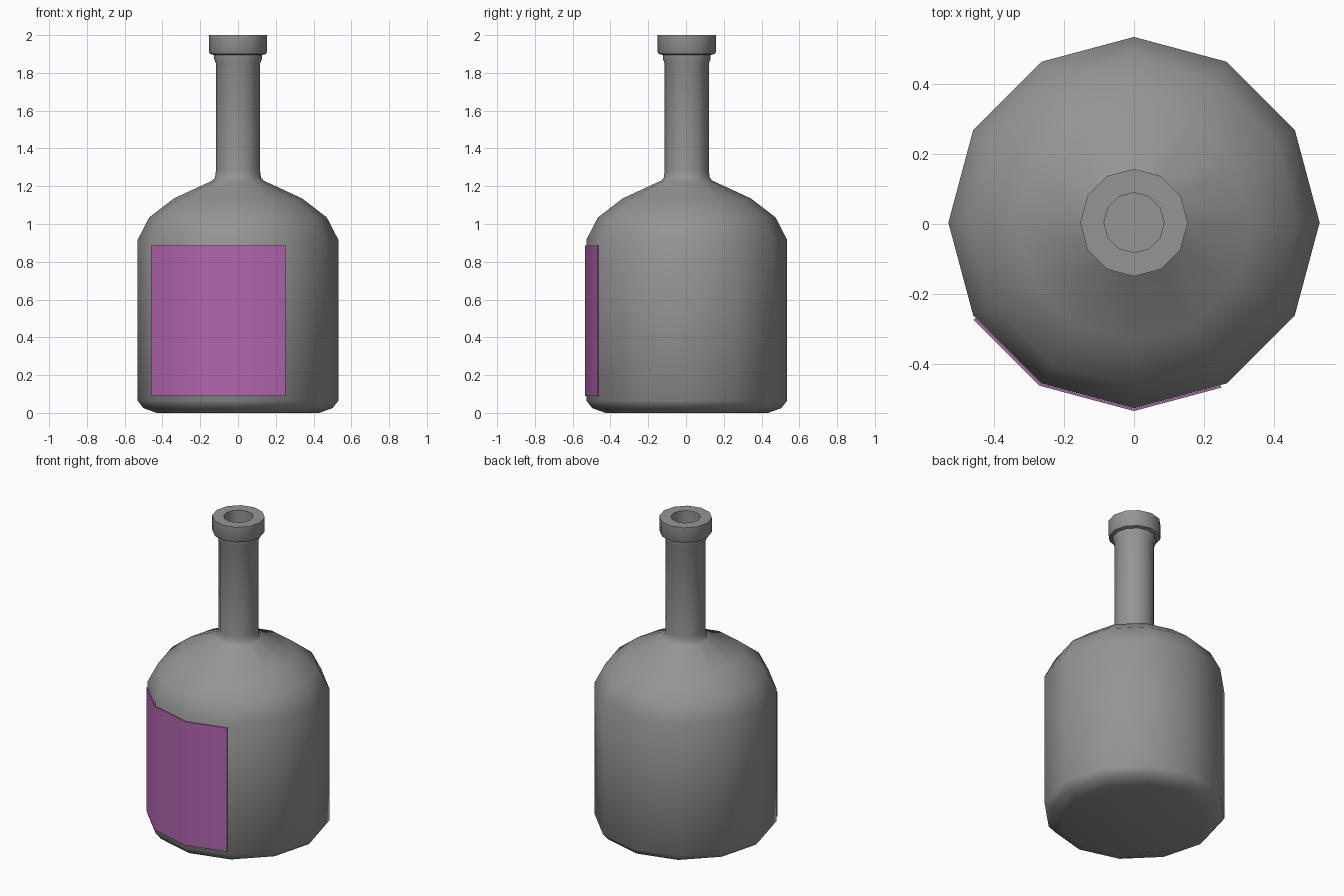
import bpy, bmesh, math
from mathutils import Vector

cube = bpy.data.objects.get("Cube")
if cube:
    bpy.data.objects.remove(cube, do_unlink=True)

SIDES = 12
CENTRE_Y = 0.004


def make_material(name, colour):
    mat = bpy.data.materials.new(name)
    mat.use_nodes = True
    mat.diffuse_color = colour
    bsdf = mat.node_tree.nodes["Principled BSDF"]
    bsdf.inputs["Base Color"].default_value = colour
    bsdf.inputs["Roughness"].default_value = 0.8
    return mat


def finish(name, bm, mat, angle):
    bmesh.ops.recalc_face_normals(bm, faces=bm.faces)
    mesh = bpy.data.meshes.new(name)
    bm.to_mesh(mesh)
    bm.free()
    mesh.materials.append(mat)
    obj = bpy.data.objects.new(name, mesh)
    obj.location.y = CENTRE_Y
    bpy.context.collection.objects.link(obj)
    bpy.ops.object.select_all(action="DESELECT")
    obj.select_set(True)
    bpy.context.view_layer.objects.active = obj
    bpy.ops.object.shade_smooth_by_angle(angle=math.radians(angle))
    return obj


def lathe(name, profile, mat, angle):
    """Revolve a (radius, height) profile and cap both ends."""
    bm = bmesh.new()
    rings = []
    for r, z in profile:
        rings.append([bm.verts.new((r * math.cos(math.tau * i / SIDES),
                                    r * math.sin(math.tau * i / SIDES), z))
                      for i in range(SIDES)])
    for low, high in zip(rings, rings[1:]):
        for i in range(SIDES):
            j = (i + 1) % SIDES
            bm.faces.new((low[i], low[j], high[j], high[i]))
    bm.faces.new(rings[0])
    bm.faces.new(rings[-1])
    return finish(name, bm, mat, angle)


glass = make_material("grey glass", (0.3, 0.3, 0.3, 1))
paper = make_material("purple label", (0.45, 0.13, 0.43, 1))

# Bottle: base, body, shoulder, neck, collar and mouth recess
lathe("bottle", [
    (0.43, 0), (0.50, 0.025), (0.532, 0.065),
    (0.532, 0.915), (0.47, 1.035), (0.34, 1.135), (0.135, 1.23),
    (0.122, 1.245), (0.117, 1.28), (0.117, 1.85), (0.127, 1.875),
    (0.127, 1.895), (0.148, 1.9), (0.154, 1.91), (0.154, 2.0),
    (0.086, 2.0), (0.086, 1.9),
], glass, 40)

# Label: a thin plate following the front facets of the body
LABEL_R = 0.54
corners = [Vector((LABEL_R * math.cos(math.radians(a)),
                   LABEL_R * math.sin(math.radians(a)), 0))
           for a in (-150, -120, -90, -60)]
path = [corners[0].lerp(corners[1], 0.04), corners[1], corners[2],
        corners[2].lerp(corners[3], 0.93)]
bm = bmesh.new()
columns = []
for p in path:
    inner = p * 0.987
    columns.append([bm.verts.new((q.x, q.y, z))
                    for q, z in ((p, 0.09), (p, 0.885), (inner, 0.885), (inner, 0.09))])
for a, b in zip(columns, columns[1:]):
    for i in range(4):
        j = (i + 1) % 4
        bm.faces.new((a[i], b[i], b[j], a[j]))
bm.faces.new(columns[0])
bm.faces.new(columns[-1])
finish("label", bm, paper, 40)
